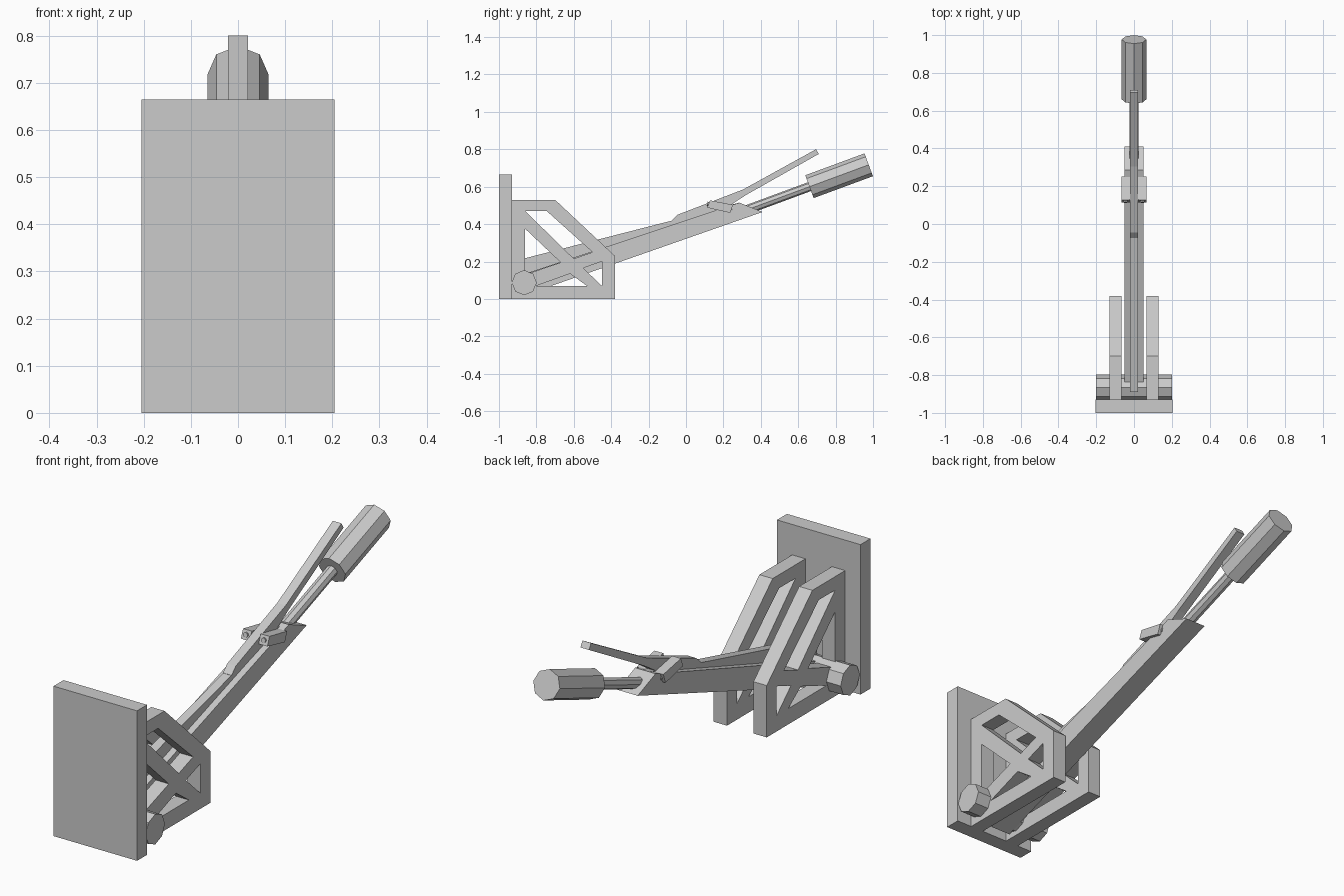
import bpy
import bmesh
import math
from mathutils import Vector

if "Cube" in bpy.data.objects:
    bpy.data.objects.remove(bpy.data.objects["Cube"], do_unlink=True)

# Single painted metal colour
GREY = (0.6, 0.6, 0.6, 1)
grey = bpy.data.materials.new("plain_grey")
grey.use_nodes = True
grey.diffuse_color = GREY
grey.node_tree.nodes["Principled BSDF"].inputs["Base Color"].default_value = GREY


def finish(name, bm):
    bmesh.ops.recalc_face_normals(bm, faces=bm.faces[:])
    mesh = bpy.data.meshes.new(name)
    bm.to_mesh(mesh)
    bm.free()
    mesh.materials.append(grey)
    obj = bpy.data.objects.new(name, mesh)
    bpy.context.scene.collection.objects.link(obj)
    return obj


def prism(name, outline, x0, x1, holes=()):
    """Extrude a (y, z) outline, with optional holes, from x0 to x1."""
    bm = bmesh.new()
    for loop in (outline, *holes):
        verts = [bm.verts.new((x0, y, z)) for y, z in loop]
        for i, v in enumerate(verts):
            bm.edges.new((verts[i - 1], v))
    bmesh.ops.triangle_fill(bm, edges=bm.edges[:], use_beauty=True, normal=(1, 0, 0))
    out = bmesh.ops.extrude_face_region(bm, geom=bm.faces[:], use_keep_orig=True)
    moved = [g for g in out["geom"] if isinstance(g, bmesh.types.BMVert)]
    bmesh.ops.translate(bm, verts=moved, vec=(x1 - x0, 0, 0))
    return finish(name, bm)


def bar(name, start, end, radius, sides=8):
    """Faceted cylinder between two points, with one corner straight up."""
    start, end = Vector(start), Vector(end)
    axis = end - start
    bm = bmesh.new()
    bmesh.ops.create_cone(bm, cap_ends=True, segments=sides, radius1=radius,
                          radius2=radius, depth=axis.length)
    obj = finish(name, bm)
    obj.location = (start + end) / 2
    obj.rotation_euler = axis.to_track_quat("Z", "Y").to_euler()
    return obj


# Mounting plate
prism("back_plate", [(-1, 0), (-0.93, 0), (-0.93, 0.665), (-1, 0.665)], -0.205, 0.205)

# Braced side frames, cut by four openings that leave a cross
frame = [(-0.93, 0), (-0.38, 0), (-0.38, 0.23), (-0.70, 0.53), (-0.93, 0.53)]
openings = [
    [(-0.86, 0.47), (-0.745, 0.47), (-0.50, 0.25), (-0.60, 0.215)],
    [(-0.86, 0.375), (-0.67, 0.195), (-0.86, 0.13)],
    [(-0.45, 0.20), (-0.45, 0.07), (-0.55, 0.165)],
    [(-0.80, 0.07), (-0.53, 0.07), (-0.62, 0.135)],
]
for side, x0, x1 in (("left", 0.065, 0.13), ("right", -0.13, -0.065)):
    prism(side + "_frame", frame, x0, x1, openings)

# Pivot axle
bar("axle", (-0.2, -0.865, 0.087), (0.2, -0.865, 0.087), 0.067)

# Swinging arm: wide beam with a narrow rib on top
prism("arm_beam", [(-0.89, 0.01), (0.41, 0.465), (0.285, 0.515), (-0.89, 0.125)],
      -0.05, 0.05)
prism("arm_rib", [(-0.89, 0.08), (0.25, 0.46), (0.285, 0.515), (-0.07, 0.42),
                  (-0.89, 0.21)], -0.02, 0.02)

# Bent trigger lever
prism("lever", [(-0.075, 0.40), (0.22, 0.49), (0.32, 0.555), (0.71, 0.775),
                (0.695, 0.80), (0.305, 0.585), (-0.045, 0.45), (-0.075, 0.42)],
      -0.021, 0.021)

# Rod and grip share one sloping axis
grip_start, grip_end = Vector((0, 0.66, 0.60)), Vector((0, 0.977, 0.717))
slope = (grip_end - grip_start).normalized()
bar("rod", grip_start - slope * 0.42, grip_start + slope * 0.03, 0.025)
bar("grip", grip_start, grip_end, 0.065)

# Clamp blocks with a bolt running through each
clamp = [(0.113, 0.488), (0.236, 0.46), (0.252, 0.503), (0.128, 0.527)]
for name, s in (("left", 1), ("right", -1)):
    xs = sorted((s * 0.022, s * 0.065))
    prism(name + "_clamp", clamp, *xs)
    bar(name + "_bolt", (s * 0.044, 0.114, 0.509), (s * 0.044, 0.25, 0.480), 0.011)
